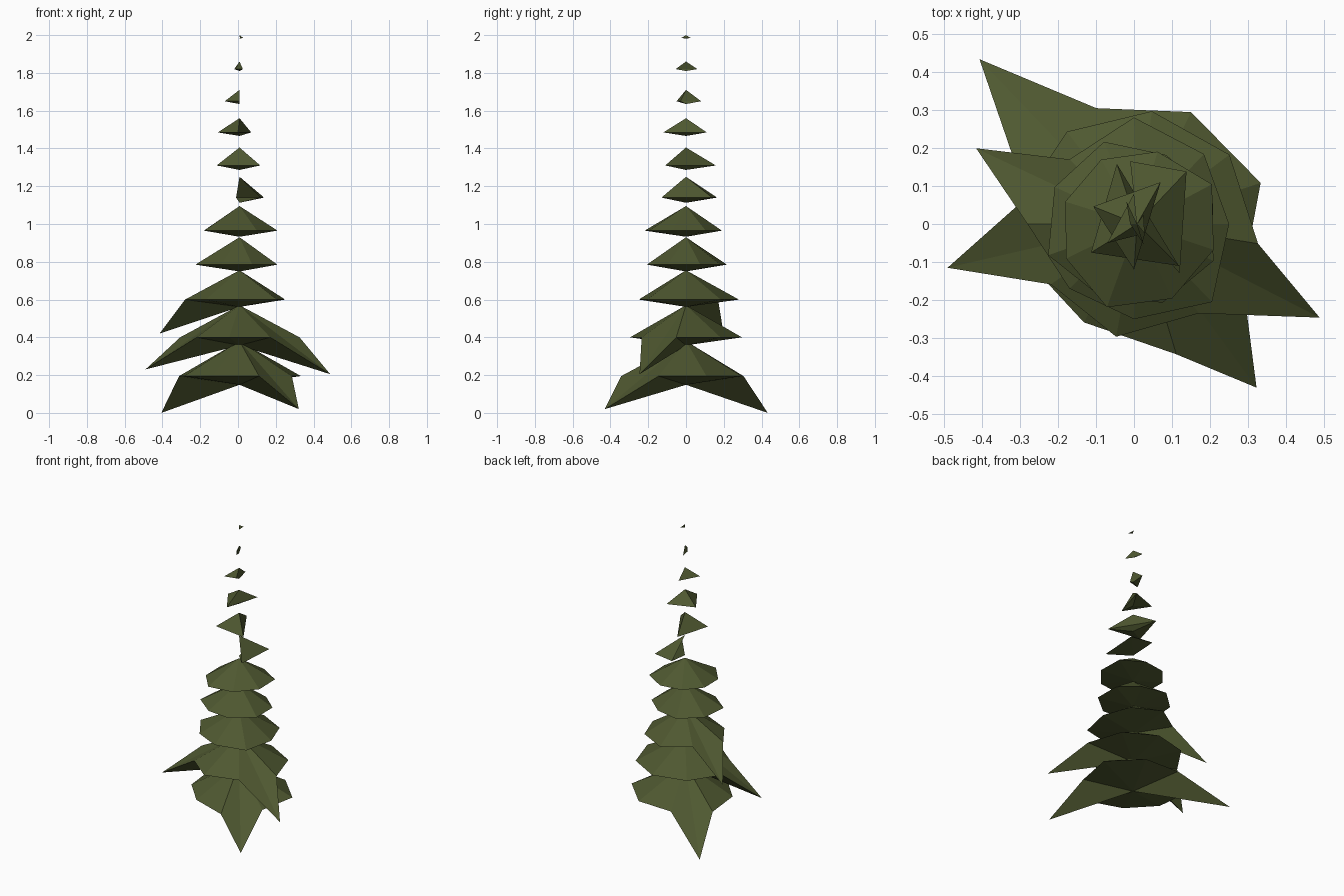
import bpy
import bmesh
from math import atan2, cos, radians, sin, tau

default_cube = bpy.data.objects.get("Cube")
if default_cube:
    bpy.data.objects.remove(default_cube, do_unlink=True)

# Single foliage colour
foliage = bpy.data.materials.new("dark olive foliage")
foliage.use_nodes = True
colour = (0.078, 0.098, 0.030, 1)
foliage.diffuse_color = colour
foliage.node_tree.nodes["Principled BSDF"].inputs["Base Color"].default_value = colour

TRUNK_AXIS = 0.008   # sideways position of the tree's centre line


def ring(start, radii, height):
    """Uneven ring of branch tips at equal angles; radii are in centimetres."""
    tips = []
    for index, radius in enumerate(radii):
        angle = radians(start) + tau * index / len(radii)
        tips.append((radius / 100 * cos(angle), radius / 100 * sin(angle), height))
    return tips


def tier(name, tips, rim_height, rise):
    """Faceted bough: a peak above the tips and a shallow point below them."""
    tips = sorted(tips, key=lambda tip: atan2(tip[1], tip[0] - TRUNK_AXIS))
    bm = bmesh.new()
    peak = bm.verts.new((TRUNK_AXIS, 0, rim_height + rise))
    base = bm.verts.new((TRUNK_AXIS, 0, rim_height - rise / 4))
    rim = [bm.verts.new(tip) for tip in tips]
    for current, following in zip(rim, rim[1:] + rim[:1]):
        bm.faces.new((peak, current, following))
        bm.faces.new((base, following, current))
    mesh = bpy.data.meshes.new(name)
    bm.to_mesh(mesh)
    bm.free()
    mesh.materials.append(foliage)
    bough = bpy.data.objects.new(name, mesh)
    bpy.context.collection.objects.link(bough)


# Full lower boughs: rim height, rise, start angle, tip radii, long drooping tips
full_boughs = [
    (0.195, 0.185, 18, (35, 33, 32, 35, 30, 29, 36, 32),
     [(-0.406, 0.433, 0.0), (0.322, -0.43, 0.02)]),
    (0.40, 0.17, -9, (33, 31, 30, 30, 31, 27, 30, 29),
     [(0.488, -0.246, 0.205), (-0.49, -0.115, 0.23)]),
    (0.60, 0.155, 0, (25, 26, 28, 24, 28, 24, 25, 29),
     [(-0.415, 0.199, 0.42)]),
    (0.785, 0.145, 20, (22, 20, 23, 23, 24, 21, 22, 23), []),
    (0.965, 0.13, 27, (23, 20, 19, 19, 20, 23, 22, 22), []),
]
for number, (height, rise, start, radii, droops) in enumerate(full_boughs, 1):
    tips = ring(start, radii, height) + droops
    tier(f"lower_bough_{number}", tips, height, rise)

# Sparse upper boughs: rim height, rise, three branch tips
sparse_boughs = [
    (1.14, 0.11, [(-0.01, 0.165), (0.138, 0.138), (0.12, -0.13)]),
    (1.31, 0.095, [(-0.113, -0.075), (0.118, -0.11), (-0.045, 0.158)]),
    (1.485, 0.075, [(0, -0.12), (0.07, 0.11), (-0.107, 0.046)]),
    (1.65, 0.06, [(-0.07, -0.05), (0.008, -0.03), (0, 0.08)]),
    (1.82, 0.04, [(0.026, -0.055), (-0.02, 0.06), (-0.01, 0)]),
    (1.985, 0.015, [(0.025, 0.025), (0.028, -0.025), (0.01, 0)]),
]
for number, (height, rise, points) in enumerate(sparse_boughs, 1):
    tips = [(x, y, height) for x, y in points]
    tier(f"upper_bough_{number}", tips, height, rise)
